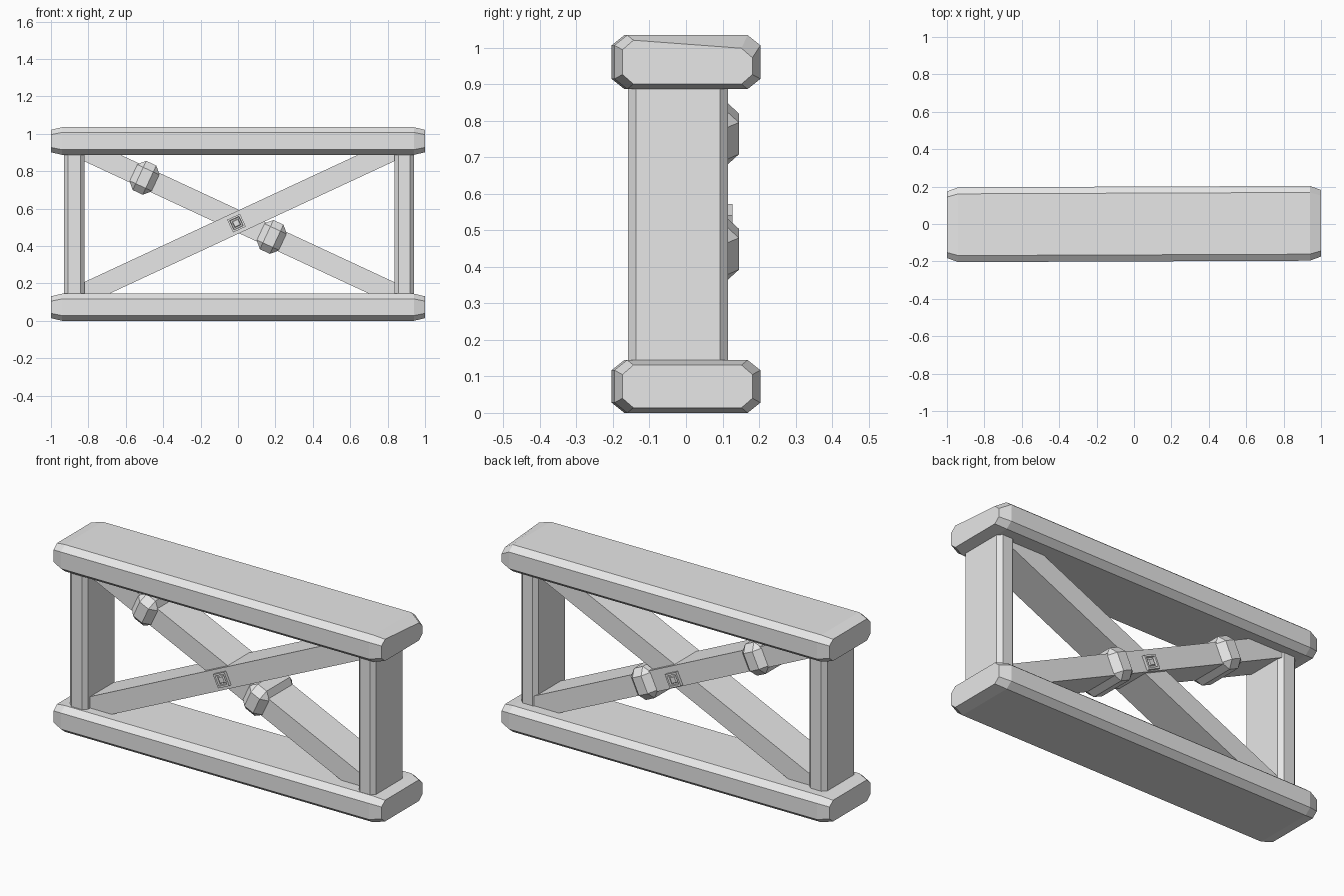
import bpy, bmesh, math
from mathutils import Matrix, Vector

if "Cube" in bpy.data.objects:
    bpy.data.objects.remove(bpy.data.objects["Cube"])

grey = bpy.data.materials.new("plain_grey")
grey.use_nodes = True
grey.diffuse_color = (0.8, 0.8, 0.8, 1)
grey.node_tree.nodes["Principled BSDF"].inputs["Base Color"].default_value = (0.8, 0.8, 0.8, 1)

TILT = math.atan(0.465)   # slope of the cross braces


def finish(name, bm):
    bmesh.ops.recalc_face_normals(bm, faces=bm.faces)
    mesh = bpy.data.meshes.new(name)
    bm.to_mesh(mesh)
    bm.free()
    mesh.materials.append(grey)
    obj = bpy.data.objects.new(name, mesh)
    bpy.context.collection.objects.link(obj)
    return obj


def box(name, size, center, angle=0.0, bevel=0.0, upright_only=False):
    """Box with optional chamfers, turned about the y axis."""
    bm = bmesh.new()
    bmesh.ops.create_cube(bm, size=1, matrix=Matrix.Diagonal((*size, 1)))
    if bevel:
        edges = [e for e in bm.edges if not upright_only
                 or abs(e.verts[0].co.z - e.verts[1].co.z) > 0.01]
        bmesh.ops.bevel(bm, geom=edges, offset=bevel, segments=1, affect='EDGES')
    bm.transform(Matrix.Translation(center) @ Matrix.Rotation(-angle, 4, 'Y'))
    return finish(name, bm)


def octagon(hy, hz, cy, cz):
    quarter = [(hy, hz - cz), (hy - cy, hz)]
    half = quarter + [(-y, z) for y, z in reversed(quarter)]
    return half + [(-y, -z) for y, z in half]


def beam(name, z, hz, back_drop=0.0):
    """Timber with chamfered long edges and tapered ends."""
    bm = bmesh.new()
    full = octagon(0.2, hz, 0.035, 0.028)
    end = octagon(0.178, hz - 0.014, 0.03, 0.026)
    rings = []
    for x, section in ((-1, end), (-0.94, full), (0.94, full), (1, end)):
        rings.append([bm.verts.new((x, y + 0.004 * x, z + h)) for y, h in section])
    # worn back corner of the left end
    for v in rings[-1][:2]:
        v.co.z -= back_drop
    for a, b in zip(rings, rings[1:]):
        for i in range(8):
            j = (i + 1) % 8
            bm.faces.new((a[i], a[j], b[j], b[i]))
    bm.faces.new(rings[0])
    bm.faces.new(rings[-1])
    return finish(name, bm)


# Rails
beam("bottom_beam", 0.0725, 0.0725)
beam("top_beam", 0.961, 0.074, back_drop=0.022)

# End posts
box("right_post", (0.11, 0.275, 0.8), (-0.875, -0.022, 0.515), bevel=0.022, upright_only=True)
box("left_post", (0.105, 0.275, 0.8), (0.888, -0.022, 0.515), bevel=0.022, upright_only=True)

# Crossed braces
length = 1.7 / math.cos(TILT)
box("rising_brace", (length, 0.21, 0.113), (0, -0.015, 0.527), TILT)
box("falling_brace", (length, 0.21, 0.113), (0, 0.005, 0.533), -TILT)

# Chunky bands around the falling brace
for name, x in (("upper_band", -0.5), ("lower_band", 0.18)):
    z = 0.532 - 0.465 * x
    box(name, (0.135, 0.28, 0.172), (x, 0.005, z), -TILT, bevel=0.038)


def bolt(name, y, side, angle):
    """Square washer with a sunken centre and a small stud."""
    bm = bmesh.new()
    bmesh.ops.create_cube(bm, size=1, matrix=Matrix.Diagonal((0.075, 0.03, 0.075, 1)))
    bm.normal_update()
    face = [f for f in bm.faces if f.normal.y * side > 0.9]
    for thickness, shift in ((0.014, 0.0), (0.003, -0.012), (0.01, 0.0), (0.005, 0.01)):
        bmesh.ops.inset_region(bm, faces=face, thickness=thickness)
        bmesh.ops.translate(bm, verts=face[0].verts, vec=Vector((0, side * shift, 0)))
    bm.transform(Matrix.Translation((-0.008, y, 0.522)) @ Matrix.Rotation(-angle, 4, 'Y'))
    return finish(name, bm)


# Bolt heads where the braces cross
bolt("front_bolt", -0.122, -1, TILT)
bolt("back_bolt", 0.112, 1, -TILT)
